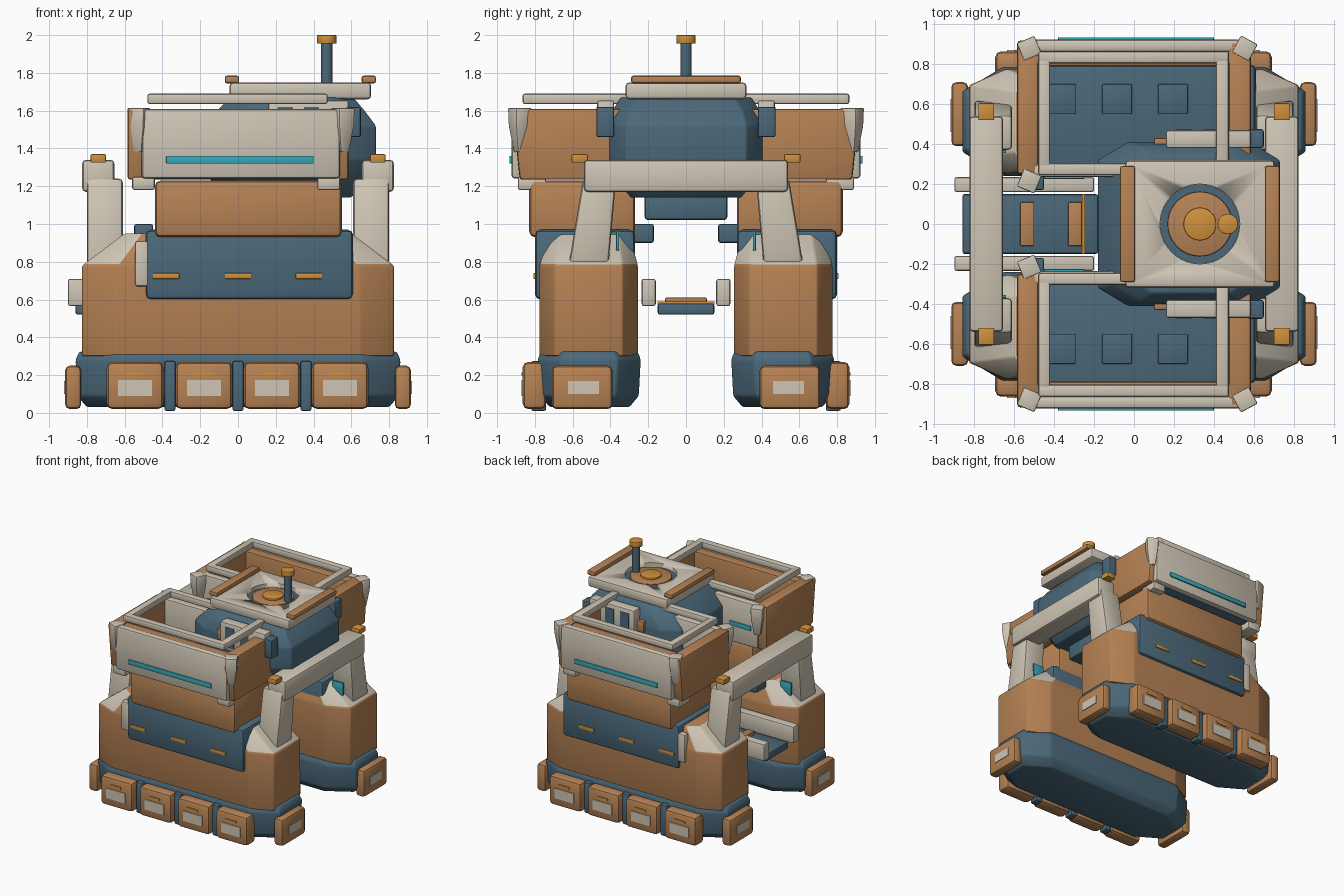
import bpy, bmesh, math
from mathutils import Vector

if "Cube" in bpy.data.objects:
    bpy.data.objects.remove(bpy.data.objects["Cube"])


def material(name, rgb):
    m = bpy.data.materials.new(name)
    m.diffuse_color = (*rgb, 1)
    m.use_nodes = True
    m.node_tree.nodes["Principled BSDF"].inputs["Base Color"].default_value = m.diffuse_color
    return m


ORANGE = material("burnt_orange", (0.47, 0.225, 0.09))
BEIGE = material("warm_beige", (0.62, 0.56, 0.46))
BLUE = material("slate_blue", (0.07, 0.14, 0.195))
TEAL = material("teal", (0.04, 0.39, 0.48))
AMBER = material("amber", (0.63, 0.283, 0.045))


def finish(name, bm, mat, bevel=0.0, cap=None):
    """Bevel the mesh, link it, smooth it; cap = (material, face rule)."""
    bmesh.ops.recalc_face_normals(bm, faces=bm.faces)
    if bevel:
        edges = [e for e in bm.edges if e.calc_face_angle(0) > 0.15]
        bmesh.ops.bevel(bm, geom=edges, offset=bevel, segments=2,
                        profile=0.5, affect='EDGES', clamp_overlap=True)
    bm.normal_update()
    me = bpy.data.meshes.new(name)
    me.materials.append(mat)
    if cap:
        me.materials.append(cap[0])
        for f in bm.faces:
            f.material_index = int(cap[1](f))
    bm.to_mesh(me)
    bm.free()
    ob = bpy.data.objects.new(name, me)
    bpy.context.collection.objects.link(ob)
    bpy.ops.object.select_all(action='DESELECT')
    ob.select_set(True)
    bpy.context.view_layer.objects.active = ob
    bpy.ops.object.shade_smooth_by_angle(angle=math.radians(35))
    return ob


def loft(name, loops, mat, bevel=0.0, cap=None):
    """Skin a stack of closed loops and close both ends."""
    bm = bmesh.new()
    rows = [[bm.verts.new(p) for p in loop] for loop in loops]
    n = len(rows[0])
    for a, b in zip(rows, rows[1:]):
        for i in range(n):
            bm.faces.new((a[i], a[(i + 1) % n], b[(i + 1) % n], b[i]))
    bm.faces.new(rows[0])
    bm.faces.new(rows[-1])
    return finish(name, bm, mat, bevel, cap)


def rect(x0, x1, y0, y1, z):
    return [(x0, y0, z), (x1, y0, z), (x1, y1, z), (x0, y1, z)]


def octagon(x0, x1, y0, y1, z, cx, cy):
    return [(x0 + cx, y0, z), (x1 - cx, y0, z), (x1, y0 + cy, z), (x1, y1 - cy, z),
            (x1 - cx, y1, z), (x0 + cx, y1, z), (x0, y1 - cy, z), (x0, y0 + cy, z)]


def box(name, x0, x1, y0, y1, z0, z1, mat, bevel=0.012):
    return loft(name, [rect(x0, x1, y0, y1, z0), rect(x0, x1, y0, y1, z1)], mat, bevel)


def disc(name, x, r, z0, z1, mat, bevel=0.0):
    loops = [[(x + r * math.cos(a * math.tau / 40), r * math.sin(a * math.tau / 40), z)
              for a in range(40)] for z in (z0, z1)]
    return loft(name, loops, mat, bevel)


def build_side(s):
    """Everything on one side; s flips y."""
    def b(name, x0, x1, y0, y1, z0, z1, mat, bevel=0.012):
        return box(name, x0, x1, min(s * y0, s * y1), max(s * y0, s * y1), z0, z1, mat, bevel)

    def oct_stack(rows):
        return [[(x, s * y, z) for x, y, z in octagon(*r)] for r in rows]

    # pontoon skirt
    loft("pontoon_skirt", oct_stack([
        (-.80, .80, .30, .72, .03, .20, .12), (-.85, .85, .25, .775, .09, .20, .12),
        (-.86, .86, .24, .785, .28, .20, .12), (-.84, .84, .255, .77, .325, .20, .12)]),
        BLUE, 0.012)
    # hull with pale sloping end caps
    loft("hull", oct_stack([
        (-.825, .825, .255, .775, .30, .18, .08), (-.825, .825, .255, .775, .78, .18, .08),
        (-.60, .60, .30, .725, .95, .08, .06)]), ORANGE, 0.01,
        (BEIGE, lambda f: f.calc_center_median().z > .785 and abs(f.calc_center_median().x) > .5))
    b("hull_saddle", -.49, .61, .27, .80, .60, .97, BLUE, .03)
    b("upper_block", -.44, .55, .27, .83, .93, 1.23, ORANGE, .03)
    b("hull_bracket", -.545, -.475, .74, .795, .67, .91, BEIGE)
    b("inner_box", -.55, -.45, .17, .30, .90, 1.0, BLUE)
    for x in (-.38, 0, .375):
        b("saddle_mark", x - .07, x + .07, .79, .808, .71, .74, AMBER, .004)

    # side bumper pads
    for x in (-.545, -.18, .18, .54):
        b("bumper_pad", x - .15, x + .15, .74, .865, .02, .27, ORANGE, .03)
        b("bumper_plate", x - .09, x + .09, .86, .872, .09, .175, BEIGE, 0)
        b("bumper_slot", x - .05, x + .05, .86, .872, .197, .215, AMBER, 0)
    for x in (-.36, 0, .36):
        b("bumper_divider", x - .03, x + .03, .74, .82, .01, .275, BLUE)
    # end bumpers and portal legs
    for e in (-1, 1):
        def eb(name, x0, x1, *rest):
            return b(name, min(e * x0, e * x1), max(e * x0, e * x1), *rest)
        eb("end_bumper", .83, .915, .39, .71, .02, .25, ORANGE, .025)
        eb("end_plate", .91, .92, .46, .625, .10, .17, BEIGE, 0)
        leg = [[(e * x, s * y, z) for x, y, z in rect(.61, .80, *r)]
               for r in ((.41, .62, .79), (.37, .545, 1.24))]
        loft("portal_leg", leg, BEIGE, .02)
        eb("leg_light", .70, .78, .52, .605, 1.325, 1.37, AMBER, .006)
        eb("leg_marker", .64, .74, .355, .37, .86, .965, TEAL, .003)

    # cargo basket
    b("basket_floor", -.50, .50, .27, .88, 1.235, 1.28, BLUE)
    for x in (-.365, -.085, .195):
        b("floor_plate", x - .075, x + .075, .55, .70, 1.275, 1.29, BLUE, .005)
    for x0, x1 in ((-.585, -.48), (.475, .585)):
        wall = [[(x, s * y, z) for x, y, z in rect(x0, x1, *r)]
                for r in ((.25, .88, 1.235), (.25, .92, 1.61))]
        loft("basket_end", wall, ORANGE, .015)
    b("basket_liner", -.50, .50, .79, .875, 1.25, 1.60, ORANGE)
    b("basket_outer_panel", -.51, .54, .86, .925, 1.24, 1.61, BEIGE, .02)
    b("basket_stripe", -.38, .40, .92, .935, 1.32, 1.36, TEAL, .003)
    b("basket_inner_panel", -.51, .50, .235, .30, 1.24, 1.61, BEIGE, .015)
    b("inner_stripe", -.45, -.25, .226, .24, 1.38, 1.42, TEAL, .003)
    for x in (-.50, .48):
        b("basket_foot", x - .06, x + .06, .74, .89, 1.18, 1.25, BEIGE)
    # tapered corner guards
    for x, y, turn in ((-.525, .88, .4), (.555, .88, -.5), (-.525, .215, -.4)):
        loops = []
        for w, z in ((.025, 1.38), (.045, 1.52), (.048, 1.615)):
            loops.append([(x + w * math.sqrt(2) * math.cos(a), s * (y + w * math.sqrt(2) * math.sin(a)), z)
                          for a in (turn + math.pi / 4 + k * math.pi / 2 for k in range(4))])
        loft("corner_guard", loops, BEIGE, .008)
    # basket rail frame
    for y0, y1 in ((.805, .865), (.245, .305)):
        b("rail_long", -.48, .475, y0, y1, 1.635, 1.69, BEIGE)
    for x0, x1 in ((-.48, -.42), (.41, .475)):
        b("rail_cross", x0, x1, .245, .865, 1.635, 1.69, BEIGE)

    # cabin side frame with windows
    b("cabin_side_frame", .16, .585, .38, .47, 1.42, 1.655, BEIGE)
    for x in (.25, .39):
        b("side_window", x - .04, x + .04, .465, .474, 1.45, 1.62, BLUE, 0)
    b("frame_hinge", .57, .65, .38, .475, 1.46, 1.62, BLUE)
    b("frame_latch", .10, .17, .39, .43, 1.47, 1.56, ORANGE, .006)
    # bridge side rail
    b("bridge_rail", -.90, -.20, .16, .235, .565, .71, BEIGE)


for s in (-1, 1):
    build_side(s)

# walkway between pontoons
box("bridge_deck", -.86, -.18, -.15, .15, .52, .58, BLUE)
for x in (-.535, -.295):
    box("bridge_tread", x - .035, x + .035, -.11, .11, .575, .61, ORANGE, .006)
box("bridge_edge", -.26, -.245, -.15, .15, .575, .59, AMBER, 0)

# portal crossbeams
for x0, x1 in ((-.825, -.655), (.655, .825)):
    box("crossbeam", x0, x1, -.54, .54, 1.17, 1.34, BEIGE, .02)

# cabin
cabin = [octagon(x0, x1, -y, y, z, cx, .09) for z, x0, x1, y, cx in (
    (1.14, -.05, .60, .345, .13), (1.22, -.14, .67, .37, .14), (1.34, -.18, .73, .41, .15),
    (1.52, -.18, .73, .41, .15), (1.60, -.11, .67, .39, .14), (1.67, -.04, .61, .345, .13))]
loft("cabin", cabin, BLUE, .01)
box("cabin_keel", -.05, .50, -.22, .22, 1.02, 1.16, BLUE, .02)

# roof slab with sunken hatch
roof = box("roof", -.045, .705, -.32, .32, 1.66, 1.75, BEIGE, .02)
cutter = disc("hatch_cutter", .33, .20, 1.705, 1.80, BEIGE)
cutter.hide_render = True
cutter.hide_viewport = True
cut = roof.modifiers.new("hatch_hole", 'BOOLEAN')
cut.object = cutter
cut.operation = 'DIFFERENCE'
cut.solver = 'EXACT'
disc("hatch_ring", .33, .199, 1.70, 1.715, BLUE)
disc("hatch_lid", .33, .162, 1.71, 1.735, ORANGE, .006)
disc("hatch_knob", .33, .082, 1.73, 1.75, AMBER, .005)
for x0, x1 in ((-.07, .005), (.655, .73)):
    box("roof_strip", x0, x1, -.29, .29, 1.745, 1.785, ORANGE, .01)

# mast
disc("mast", .47, .03, 1.70, 1.965, BLUE)
disc("mast_cap", .47, .051, 1.955, 2.0, AMBER, .01)
